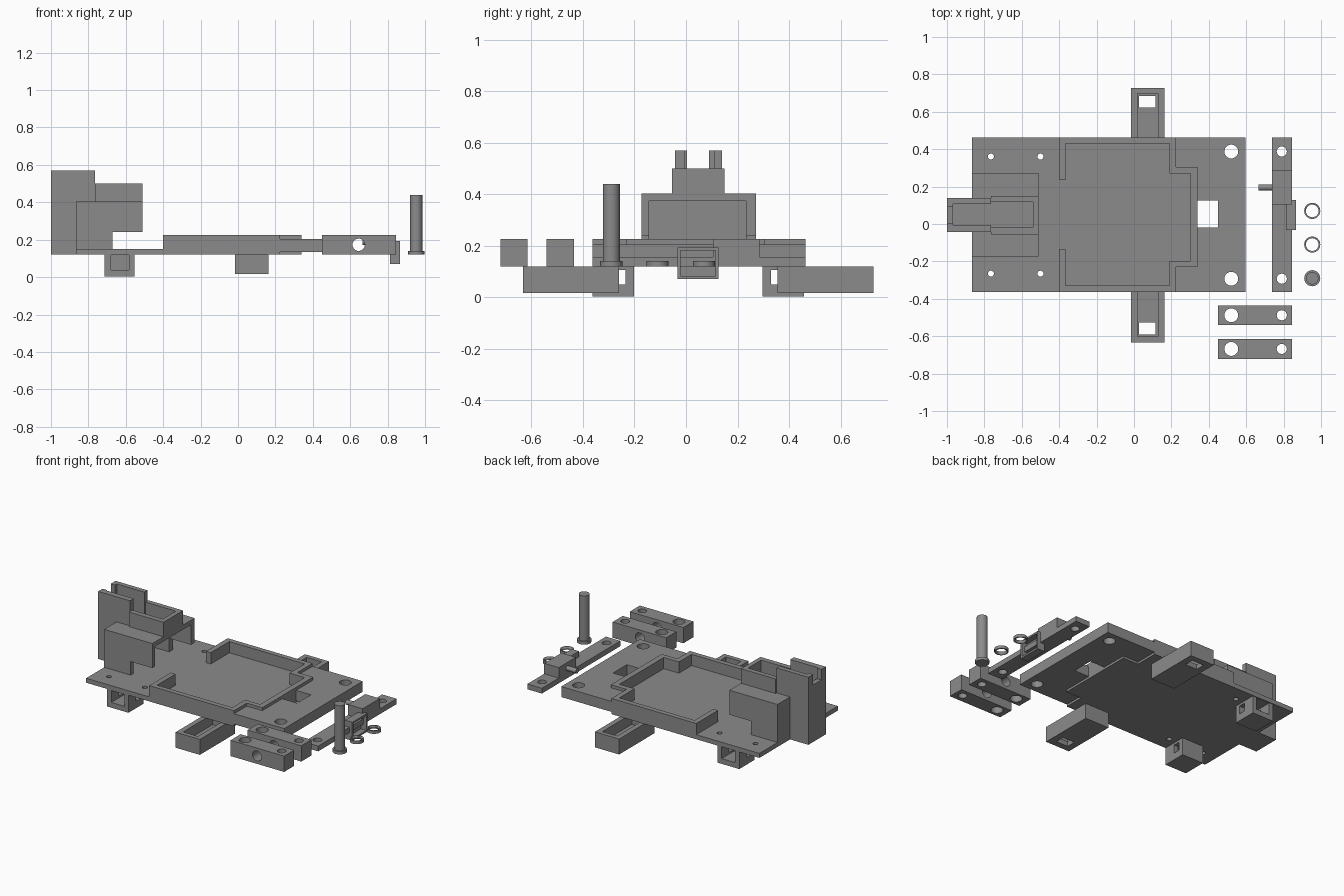
import bpy, bmesh, math

grey = bpy.data.materials.new("plain grey")
grey.diffuse_color = (0.26, 0.26, 0.26, 1)
MID = 0.0475  # y of the symmetry line of the carriage


def prism(name, pts, z0, z1):
    bm = bmesh.new()
    face = bm.faces.new([bm.verts.new((x, y, z0)) for x, y in pts])
    up = bmesh.ops.extrude_face_region(bm, geom=[face])["geom"]
    bmesh.ops.translate(bm, vec=(0, 0, z1 - z0),
                        verts=[v for v in up if isinstance(v, bmesh.types.BMVert)])
    bmesh.ops.recalc_face_normals(bm, faces=bm.faces)
    me = bpy.data.meshes.new(name)
    bm.to_mesh(me)
    bm.free()
    me.materials.append(grey)
    ob = bpy.data.objects.new(name, me)
    bpy.context.collection.objects.link(ob)
    return ob


def box(name, x0, x1, y0, y1, z0, z1):
    return prism(name, [(x0, y0), (x1, y0), (x1, y1), (x0, y1)], z0, z1)


def cyl(name, r, depth, loc, axis="z"):
    rot = {"x": (0, math.pi / 2, 0), "y": (math.pi / 2, 0, 0), "z": (0, 0, 0)}[axis]
    bpy.ops.mesh.primitive_cylinder_add(vertices=32, radius=r, depth=depth,
                                        location=loc, rotation=rot)
    ob = bpy.context.object
    ob.name = name
    ob.data.materials.append(grey)
    bpy.ops.object.shade_smooth_by_angle(angle=math.radians(30))
    return ob


def boolean(ob, others, op="DIFFERENCE"):
    for other in others:
        mod = ob.modifiers.new("bool", "BOOLEAN")
        mod.operation, mod.object, mod.solver = op, other, "EXACT"
        bpy.context.view_layer.objects.active = ob
        bpy.ops.object.modifier_apply(modifier=mod.name)
        bpy.data.objects.remove(other, do_unlink=True)
    return ob


def span(side, a, b):
    """Mirror a y range, measured outward from the symmetry line."""
    return sorted((MID + side * a, MID + side * b))


# base plate with small screw holes
plate = prism("base_plate", [(-0.865, -0.363), (0.225, -0.363), (0.225, -0.23), (0.34, -0.23),
                             (0.34, 0.305), (0.225, 0.305), (0.225, 0.463), (-0.865, 0.463)],
              0.12, 0.15)
boolean(plate, [cyl("cut", 0.016, 0.2, (x, MID + s * 0.313, 0.13))
                for x in (-0.765, -0.5) for s in (-1, 1)])

# raised rim around the tray, open to the left
prism("tray_rim", [(-0.4, 0.235), (-0.365, 0.235), (-0.365, 0.43), (0.19, 0.43), (0.19, 0.27),
                   (0.302, 0.27), (0.302, -0.197), (0.19, -0.197), (0.19, -0.33),
                   (-0.365, -0.33), (-0.365, -0.135), (-0.4, -0.135), (-0.4, -0.363),
                   (0.225, -0.363), (0.225, -0.23), (0.34, -0.23), (0.34, 0.305),
                   (0.225, 0.305), (0.225, 0.463), (-0.4, 0.463)], 0.15, 0.225)

# raised end plate with window and two large holes
end = prism("end_plate", [(0.225, -0.363), (0.595, -0.363), (0.595, 0.463), (0.225, 0.463),
                          (0.225, 0.305), (0.34, 0.305), (0.34, 0.125), (0.45, 0.125),
                          (0.45, -0.02), (0.34, -0.02), (0.34, -0.23), (0.225, -0.23)],
            0.135, 0.205)
boolean(end, [cyl("cut", 0.037, 0.3, (0.52, MID + s * 0.34, 0.17)) for s in (-1, 1)])

# hollow housing, open to the right, with a cut-away underside
housing = box("housing", -0.865, -0.51, -0.173, 0.272, 0.15, 0.403)
boolean(housing, [box("cut", -0.835, -0.4, -0.143, 0.233, 0.1, 0.373),
                  box("cut", -0.67, -0.4, -0.4, 0.5, 0.1, 0.24)])

# tower with a slotted top, and the open bin beside it
box("tower_base", -1, -0.865, -0.043, 0.14, 0.12, 0.403)
tower = box("tower_top", -1, -0.765, -0.043, 0.14, 0.403, 0.57)
boolean(tower, [box("cut", -0.968, -0.7, -0.005, 0.108, 0.42, 0.7),
                box("cut", -1.1, -0.95, 0.003, 0.09, 0.5, 0.7)])
bin_ = box("bin", -0.765, -0.51, -0.055, 0.15, 0.403, 0.5)
boolean(bin_, [box("cut", -0.8, -0.54, -0.02, 0.118, 0.42, 0.7)])

for s, tag in ((-1, "front"), (1, "back")):
    # square sockets under the plate
    socket = box(tag + "_socket", -0.713, -0.553, *span(s, 0.25, 0.41), 0.003, 0.12)
    boolean(socket, [box("cut", -0.68, -0.583, *span(s, 0.28, 0.5), 0.038, 0.117),
                     box("cut", -0.8, -0.5, *span(s, 0.283, 0.33), 0.05, 0.105)])
    # trough arms under the plate
    arm = box(tag + "_arm", -0.017, 0.162, *span(s, 0.308, 0.68), 0.017, 0.12)
    boolean(arm, [box("cut", 0.018, 0.127, *span(s, 0.34, 0.65), 0.05, 0.2),
                  box("cut", 0.028, 0.116, *span(s, 0.575, 0.638), -0.1, 0.1)])

# two loose clamp blocks
for i, y in enumerate((-0.488, -0.668)):
    block = box("clamp_block_%d" % (i + 1), 0.45, 0.845, y - 0.053, y + 0.053, 0.12, 0.225)
    boolean(block, [cyl("cut", 0.037, 0.4, (0.52, y, 0.17)),
                    cyl("cut", 0.027, 0.4, (0.79, y, 0.17)),
                    cyl("cut", 0.033, 0.4, (0.645, y, 0.173), "y")])

# loose strip with raised block, peg and cup
strip = box("strip", 0.738, 0.845, -0.363, 0.463, 0.12, 0.155)
boolean(strip, [cyl("cut", 0.027, 0.4, (0.79, MID + s * 0.34, 0.14)) for s in (-1, 1)])
box("strip_block", 0.738, 0.845, 0.105, 0.285, 0.155, 0.225)
cyl("strip_peg", 0.016, 0.08, (0.705, 0.195, 0.187), "x")
cup = box("strip_cup", 0.812, 0.865, -0.033, 0.127, 0.07, 0.193)
boolean(cup, [box("cut", 0.825, 0.9, -0.021, 0.115, 0.082, 0.181)])

# two loose rings and a headed pin
for i, y in enumerate((0.07, -0.11)):
    ring = cyl("ring_%d" % (i + 1), 0.043, 0.02, (0.953, y, 0.13))
    boolean(ring, [cyl("cut", 0.034, 0.1, (0.953, y, 0.13))])
cyl("pin_head", 0.043, 0.02, (0.953, -0.29, 0.13))
cyl("pin_shaft", 0.033, 0.3, (0.953, -0.29, 0.29))
